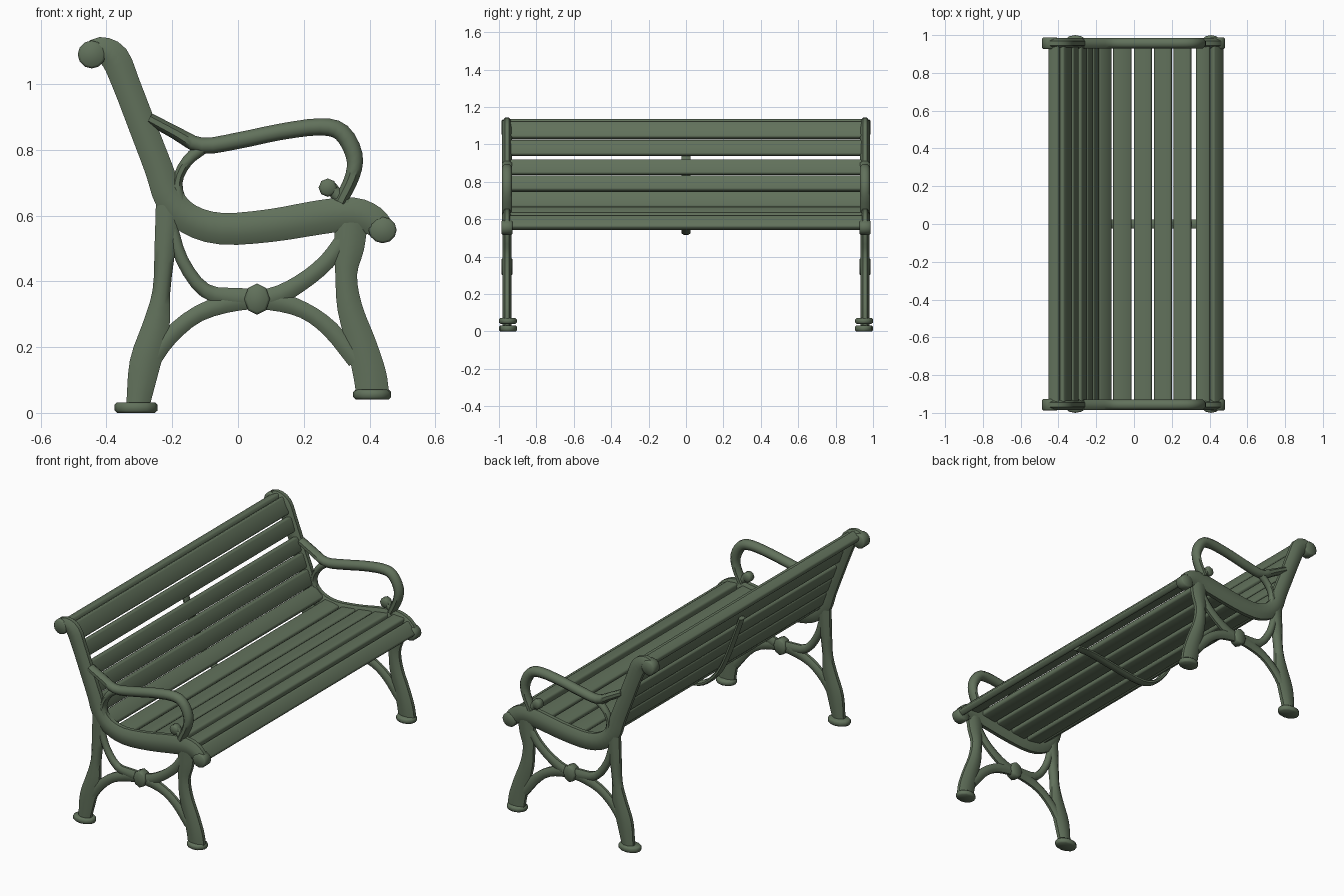
import bpy, bmesh, math
from mathutils import Vector, Matrix

cube = bpy.data.objects.get("Cube")
if cube:
    bpy.data.objects.remove(cube, do_unlink=True)

paint = bpy.data.materials.new("dark_sage_paint")
paint.use_nodes = True
COLOR = (0.12, 0.165, 0.105, 1)
paint.diffuse_color = COLOR
paint.node_tree.nodes["Principled BSDF"].inputs["Base Color"].default_value = COLOR

END_Y = 0.957  # centre plane of the cast end frames


def finish(name, bm, mirror=False, angle=50):
    """Turn a bmesh into a painted object, optionally mirrored to the other end."""
    bmesh.ops.recalc_face_normals(bm, faces=bm.faces)
    mesh = bpy.data.meshes.new(name)
    bm.to_mesh(mesh)
    bm.free()
    mesh.materials.append(paint)
    obj = bpy.data.objects.new(name, mesh)
    bpy.context.collection.objects.link(obj)
    if mirror:
        mod = obj.modifiers.new("Mirror", "MIRROR")
        mod.use_axis = (False, True, False)
        mod.use_mirror_merge = False
    bpy.ops.object.select_all(action="DESELECT")
    obj.select_set(True)
    bpy.context.view_layer.objects.active = obj
    bpy.ops.object.shade_smooth_by_angle(angle=math.radians(angle))
    return obj


def smooth_path(points, steps=3):
    """Catmull-Rom through (x, z, half_width) points."""
    p = [Vector(q) for q in points]
    p = [2 * p[0] - p[1]] + p + [2 * p[-1] - p[-2]]
    out = []
    for a, b, c, d in zip(p, p[1:], p[2:], p[3:]):
        for i in range(steps):
            t = i / steps
            out.append(0.5 * (2 * b + (c - a) * t + (2 * a - 5 * b + 4 * c - d) * t * t
                              + (3 * b - a - 3 * c + d) * t ** 3))
    return out + [p[-2]]


def bar(name, points, y=END_Y, depth=0.027, mirror=True):
    """Sweep an eight-sided section along a path in the x-z plane."""
    bm = bmesh.new()
    path = smooth_path(points)
    rings = []
    grow = 1 / math.cos(math.pi / 8)
    for i, p in enumerate(path):
        t = path[min(i + 1, len(path) - 1)] - path[max(i - 1, 0)]
        n = Vector((-t.y, t.x)).normalized()
        ring = []
        for k in range(8):
            a = (k + 0.5) * math.pi / 4
            u, v = math.cos(a) * grow * p.z, math.sin(a) * grow * depth
            ring.append(bm.verts.new((p.x + n.x * u, y + v, p.y + n.y * u)))
        rings.append(ring)
    for r, s in zip(rings, rings[1:]):
        for k in range(8):
            bm.faces.new((r[k], r[(k + 1) % 8], s[(k + 1) % 8], s[k]))
    bm.faces.new(rings[0])
    bm.faces.new(rings[-1])
    return finish(name, bm, mirror)


def slat(name, x1, z1, x2, z2, thick=0.036, length=1.9):
    """Rounded plank running along y, its width spanning two profile points."""
    bm = bmesh.new()
    width = math.hypot(x2 - x1, z2 - z1)
    bmesh.ops.create_cube(bm, size=1)
    bmesh.ops.scale(bm, vec=(width, length, thick), verts=bm.verts)
    long_edges = [e for e in bm.edges
                  if abs(e.verts[0].co.y - e.verts[1].co.y) > length / 2]
    bmesh.ops.bevel(bm, geom=long_edges, offset=0.01, segments=2,
                    profile=0.5, affect="EDGES")
    turn = Matrix.Rotation(-math.atan2(z2 - z1, x2 - x1), 4, "Y")
    move = Matrix.Translation(((x1 + x2) / 2, 0, (z1 + z2) / 2))
    bmesh.ops.transform(bm, matrix=move @ turn, verts=bm.verts)
    return finish(name, bm)


def disc(name, x, z, size, axis="Y", y=END_Y, sides=12):
    """Bevelled cylinder of full size (x, y, z), mirrored to both ends."""
    bm = bmesh.new()
    bmesh.ops.create_cone(bm, cap_ends=True, segments=sides,
                          radius1=0.5, radius2=0.5, depth=1)
    if axis == "Y":
        bmesh.ops.rotate(bm, matrix=Matrix.Rotation(math.pi / 2, 3, "X"), verts=bm.verts)
    bmesh.ops.scale(bm, vec=size, verts=bm.verts)
    rims = [e for f in bm.faces if len(f.verts) == sides for e in f.edges]
    bmesh.ops.bevel(bm, geom=rims, offset=0.007, segments=1, affect="EDGES")
    bmesh.ops.translate(bm, vec=(x, y, z), verts=bm.verts)
    return finish(name, bm, True)


# Back post flowing into the seat rail, with scrolled ends
bar("back_post_and_seat_rail", [
    (-0.455, 1.085, 0.033), (-0.42, 1.105, 0.038), (-0.375, 1.08, 0.044),
    (-0.34, 1.0, 0.042), (-0.29, 0.87, 0.042), (-0.24, 0.74, 0.043),
    (-0.208, 0.65, 0.045), (-0.15, 0.59, 0.046), (-0.05, 0.56, 0.048),
    (0.1, 0.57, 0.05), (0.25, 0.595, 0.052), (0.35, 0.605, 0.05),
    (0.41, 0.585, 0.045), (0.445, 0.55, 0.036)])
disc("back_scroll", -0.445, 1.09, (0.085, 0.06, 0.085))
disc("seat_scroll", 0.44, 0.556, (0.085, 0.06, 0.08))

# Legs
bar("front_leg", [
    (0.345, 0.58, 0.05), (0.338, 0.5, 0.045), (0.329, 0.42, 0.033),
    (0.34, 0.32, 0.038), (0.375, 0.21, 0.045), (0.4, 0.12, 0.05),
    (0.41, 0.055, 0.05)], depth=0.024)
bar("back_leg", [
    (-0.21, 0.63, 0.04), (-0.222, 0.5, 0.032), (-0.233, 0.37, 0.027),
    (-0.25, 0.26, 0.042), (-0.283, 0.15, 0.047), (-0.305, 0.02, 0.035)], depth=0.024)
disc("front_foot", 0.408, 0.056, (0.115, 0.096, 0.03), "Z", 0.952)
disc("back_foot", -0.31, 0.016, (0.13, 0.096, 0.032), "Z", 0.952)

# Crossed braces between the legs
bar("upper_brace", [
    (-0.205, 0.58, 0.018), (-0.17, 0.465, 0.019), (-0.1, 0.372, 0.022),
    (0.0, 0.35, 0.03), (0.1, 0.35, 0.03), (0.19, 0.395, 0.026),
    (0.27, 0.46, 0.025), (0.33, 0.54, 0.025)], depth=0.018)
bar("lower_brace", [
    (-0.27, 0.15, 0.028), (-0.21, 0.23, 0.026), (-0.12, 0.302, 0.025),
    (0.0, 0.341, 0.03), (0.1, 0.342, 0.03), (0.2, 0.312, 0.025),
    (0.28, 0.255, 0.026), (0.36, 0.16, 0.028)], depth=0.018)
disc("brace_collar", 0.058, 0.346, (0.078, 0.058, 0.095), sides=8)

# Armrest loop with its rear fork and small curl
bar("armrest", [
    (-0.27, 0.895, 0.018), (-0.19, 0.852, 0.02), (-0.11, 0.813, 0.024),
    (0.0, 0.828, 0.025), (0.13, 0.855, 0.025), (0.25, 0.87, 0.026),
    (0.315, 0.853, 0.027), (0.353, 0.785, 0.026), (0.348, 0.72, 0.022),
    (0.31, 0.64, 0.02)])
bar("armrest_fork", [
    (-0.1, 0.812, 0.02), (-0.155, 0.765, 0.017), (-0.185, 0.7, 0.016),
    (-0.17, 0.62, 0.02)], depth=0.02)
disc("armrest_curl", 0.273, 0.685, (0.056, 0.045, 0.056), sides=8)
bar("curl_stem", [(0.28, 0.69, 0.018), (0.3, 0.665, 0.02), (0.33, 0.635, 0.022)],
    depth=0.02)

# Seat slats, from the back corner to the rolled front edge
for i, ends in enumerate([
        (-0.195, 0.655, -0.125, 0.60), (-0.11, 0.59, -0.015, 0.575),
        (0.0, 0.575, 0.095, 0.586), (0.107, 0.588, 0.2, 0.602),
        (0.21, 0.604, 0.303, 0.618), (0.328, 0.622, 0.402, 0.615),
        (0.41, 0.612, 0.465, 0.55)]):
    slat(f"seat_slat_{i + 1}", *ends)

# Back slats, from the rolled top edge down
for i, ends in enumerate([
        (-0.45, 1.10, -0.395, 1.122), (-0.388, 1.118, -0.343, 1.032),
        (-0.337, 1.022, -0.307, 0.94), (-0.295, 0.917, -0.266, 0.838),
        (-0.262, 0.832, -0.232, 0.752), (-0.229, 0.746, -0.198, 0.66)]):
    slat(f"back_slat_{i + 1}", *ends)

# Centre strap under the seat and up the back
bar("centre_strap", [
    (0.41, 0.575, 0.012), (0.3, 0.575, 0.012), (0.1, 0.545, 0.012),
    (-0.05, 0.53, 0.014), (-0.14, 0.56, 0.012), (-0.215, 0.64, 0.012),
    (-0.265, 0.74, 0.012), (-0.315, 0.87, 0.012), (-0.355, 0.98, 0.012)],
    y=0, depth=0.025, mirror=False)
